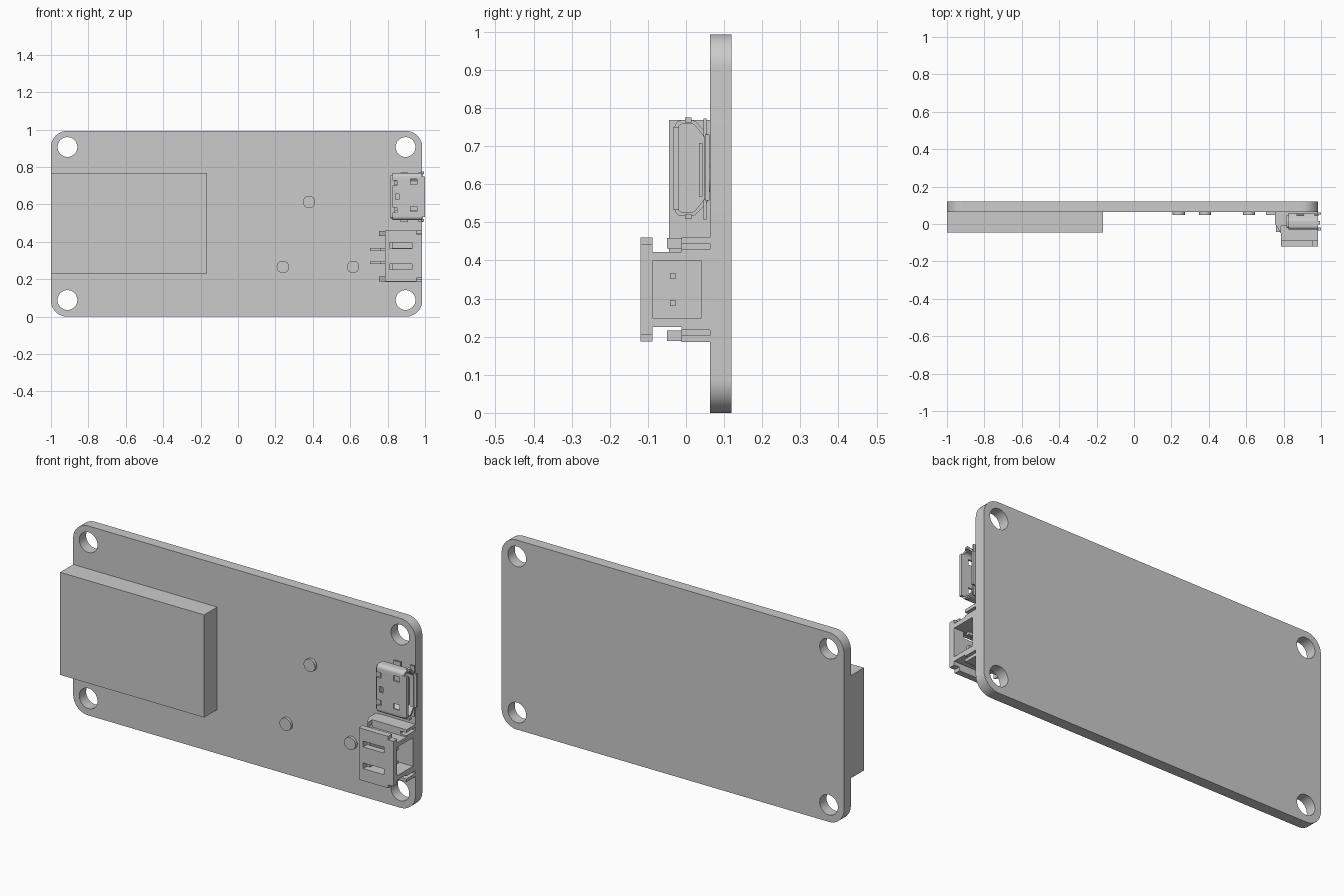
import bpy, bmesh, math
from mathutils import Vector

if "Cube" in bpy.data.objects:
    bpy.data.objects.remove(bpy.data.objects["Cube"])


def finish(name, bm, smooth=False):
    bmesh.ops.recalc_face_normals(bm, faces=bm.faces)
    me = bpy.data.meshes.new(name)
    bm.to_mesh(me)
    bm.free()
    ob = bpy.data.objects.new(name, me)
    bpy.context.collection.objects.link(ob)
    if smooth:
        bpy.ops.object.select_all(action='DESELECT')
        ob.select_set(True)
        bpy.context.view_layer.objects.active = ob
        bpy.ops.object.shade_smooth_by_angle(angle=math.radians(30))
    return ob


def boxes(name, items):
    """One object from boxes given as (x0, x1, y0, y1, z0, z1)."""
    bm = bmesh.new()
    for x0, x1, y0, y1, z0, z1 in items:
        for v in bmesh.ops.create_cube(bm, size=1)['verts']:
            v.co = (x0 + (v.co.x + .5) * (x1 - x0),
                    y0 + (v.co.y + .5) * (y1 - y0),
                    z0 + (v.co.z + .5) * (z1 - z0))
    return finish(name, bm)


def prism(name, loops, axis, lo, hi, smooth=False):
    """Extrude an outline (first loop) with holes (other loops) along x, y or z."""
    def place(a, b):
        return {'x': (lo, a, b), 'y': (a, lo, b), 'z': (a, b, lo)}[axis]
    bm = bmesh.new()
    edges = []
    for loop in loops:
        vs = [bm.verts.new(place(*p)) for p in loop]
        edges += [bm.edges.new((vs[i - 1], vs[i])) for i in range(len(vs))]
    bmesh.ops.triangle_fill(bm, edges=edges, use_beauty=True)
    ext = bmesh.ops.extrude_face_region(bm, geom=bm.faces[:], use_keep_orig=True)
    step = Vector([hi - lo if axis == c else 0 for c in 'xyz'])
    bmesh.ops.translate(bm, vec=step,
                        verts=[g for g in ext['geom'] if isinstance(g, bmesh.types.BMVert)])
    return finish(name, bm, smooth)


def rect(a0, a1, b0, b1):
    return [(a0, b0), (a1, b0), (a1, b1), (a0, b1)]


def circle(a, b, r, n=32):
    return [(a + r * math.cos(2 * math.pi * i / n),
             b + r * math.sin(2 * math.pi * i / n)) for i in range(n)]


def rounded(pts, r, n=6):
    """Fillet every corner of a convex outline."""
    out = []
    for i, p in enumerate(pts):
        p = Vector(p)
        d1 = (Vector(pts[i - 1]) - p).normalized()
        d2 = (Vector(pts[(i + 1) % len(pts)]) - p).normalized()
        half = d1.angle(d2) / 2
        c = p + (d1 + d2).normalized() * r / math.sin(half)
        t = r / math.tan(half)
        s, e = p + d1 * t - c, p + d2 * t - c
        for k in range(n + 1):
            out.append(tuple(c + (s.lerp(e, k / n)).normalized() * r))
    return out


# circuit board with rounded corners and mounting holes
FRONT = 0.063
holes = [circle(x, z, 0.053) for x in (-0.912, 0.896) for z in (0.089, 0.907)]
prism("board", [rounded(rect(-1, 0.985, 0, 0.993), 0.086, 10)] + holes,
      'y', FRONT, 0.12, True)

# large module block
boxes("module_block", [(-1, -0.165, -0.045, FRONT, 0.23, 0.768)])

# round buttons
for i, (x, z) in enumerate([(0.38, 0.613), (0.24, 0.266), (0.615, 0.266)]):
    prism(f"button_{i + 1}", [circle(x, z, 0.033)], 'y', 0.048, FRONT, True)

# small port: hollow metal shell
ZC = 0.642
prof = [(-0.03, 0.516), (-0.03, 0.768), (0.022, 0.768),
        (0.058, 0.73), (0.058, 0.554), (0.022, 0.516)]
inner = [(0.014 + (y - 0.014) * 0.78, ZC + (z - ZC) * 0.92) for y, z in prof]
shell = prism("port_shell", [rounded(prof, 0.02), rounded(inner, 0.013)],
              'x', 0.825, 0.985, True)

# slots pressed through the front of the shell
cutter = boxes("port_slot_cutter", [
    (x - w, x + w, -0.05, -0.008, z - h, z + h) for x, z, w, h in
    [(0.94, 0.722, 0.018, 0.014), (0.94, 0.575, 0.018, 0.014),
     (0.852, 0.642, 0.01, 0.015),
     (0.838, 0.715, 0.013, 0.014), (0.838, 0.57, 0.013, 0.014)]])
cutter.hide_render = True
mod = shell.modifiers.new("slots", 'BOOLEAN')
mod.object, mod.solver = cutter, 'EXACT'
bpy.context.view_layer.objects.active = shell
bpy.ops.object.modifier_apply(modifier=mod.name)
bpy.data.objects.remove(cutter)

# port insides: rear plug and contact tongue
prism("port_rear_plug", [rounded(inner, 0.013)], 'x', 0.815, 0.84)
boxes("port_tongue", [(0.84, 0.965, 0.034, 0.043, 0.567, 0.708)])

# flared lips around the port mouth
boxes("port_lips", [(0.978, 1.0, -0.034, -0.018, 0.533, 0.75),
                    (0.978, 1.0, 0.05, 0.061, 0.557, 0.73),
                    (0.978, 0.995, -0.002, 0.015, 0.762, 0.775),
                    (0.978, 0.995, -0.002, 0.015, 0.508, 0.521)])

# solder tabs at the sides of the port
boxes("port_tabs", [(x0, x1, 0.046, 0.054, z0, z1)
                    for x0, x1 in ((0.87, 0.91), (0.965, 0.99))
                    for z0, z1 in ((0.507, 0.56), (0.724, 0.772))])

# socket front wall: side flanges, mouth notches, two long slots
X0, X1, ZM = 0.785, 0.985, 0.3235
half = [(X0, 0.136), (0.955, 0.136), (0.955, 0.118), (X1, 0.118)]
outline = [(x, ZM + z) for x, z in half] + [(x, ZM - z) for x, z in reversed(half)]
slots = [rect(0.81, 0.93, ZM + s * 0.057 - 0.015, ZM + s * 0.057 + 0.015) for s in (-1, 1)]
prism("socket_front_wall", [outline] + slots, 'y', -0.12, -0.088)

# socket body: walls around the cavity, open toward +x
boxes("socket_body", [(X0, X1, 0.041, FRONT, 0.225, 0.422),
                      (X0, X1, -0.088, 0.041, 0.225, 0.249),
                      (X0, X1, -0.088, 0.041, 0.398, 0.422),
                      (X0, 0.825, -0.088, 0.041, 0.249, 0.398)])

for side, s in (("upper", 1), ("lower", -1)):
    def zs(a, b):
        return tuple(sorted((ZM + s * a, ZM + s * b)))
    # side foot with a metal solder strip
    boxes(f"socket_{side}_foot", [(X0, X1, -0.012, FRONT, *zs(0.098, 0.106)),
                                  (X0, X1, -0.012, FRONT, *zs(0.121, 0.137)),
                                  (X0, 0.95, -0.012, FRONT, *zs(0.106, 0.121))])
    # wedge tab behind the socket
    prism(f"socket_{side}_wedge", [[(0.755, FRONT), (0.755, 0.0), (X0, -0.05), (X0, FRONT)]],
          'z', *zs(0.108, 0.135))
    # contact pin: straight in the cavity, bent down to the board behind
    boxes(f"socket_{side}_pin", [(0.76, 0.95, -0.042, -0.027, *zs(0.028, 0.043)),
                                 (0.76, 0.775, -0.027, 0.048, *zs(0.028, 0.043)),
                                 (0.705, 0.775, 0.048, FRONT, *zs(0.028, 0.043))])
